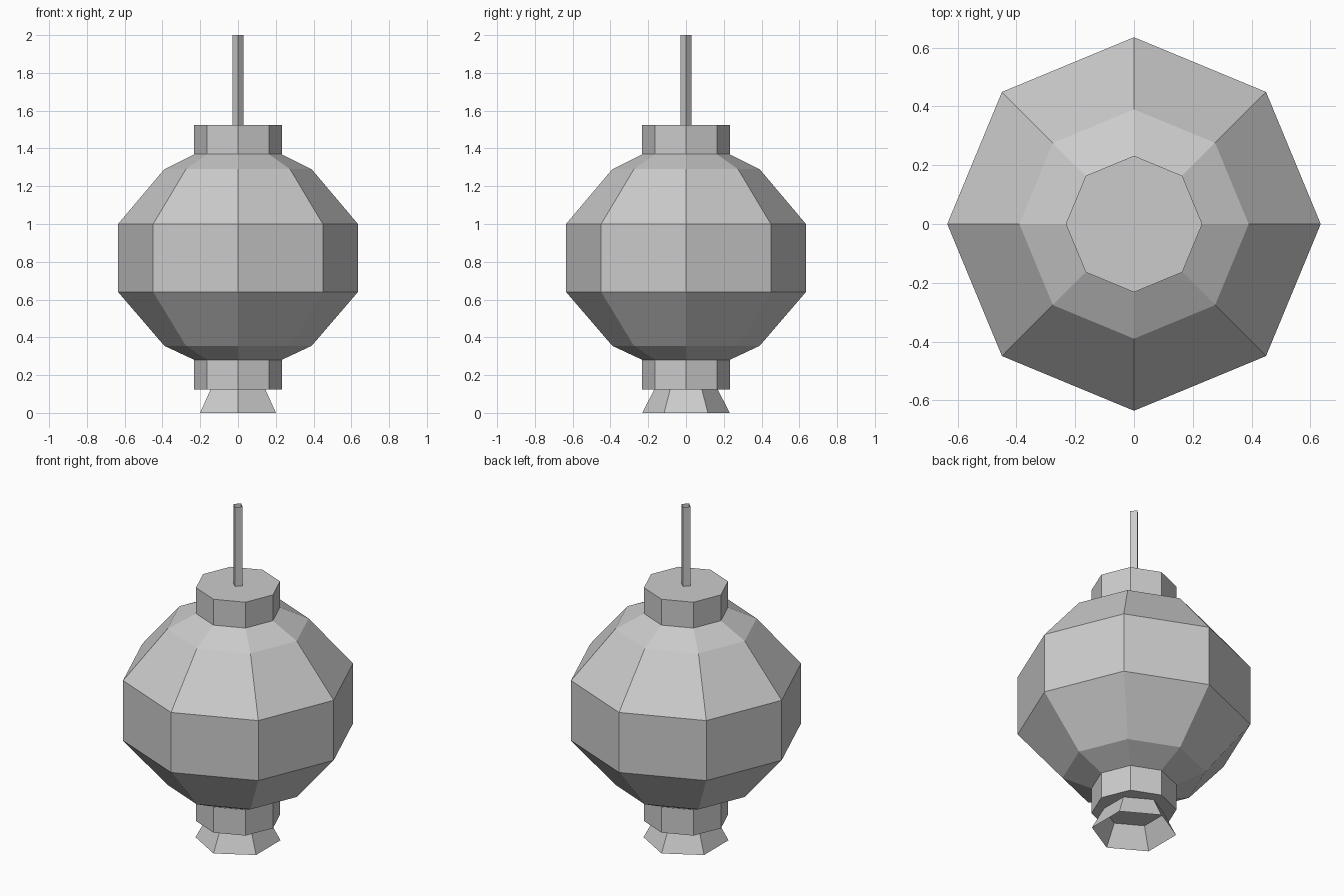
import bpy, bmesh
from math import sin, cos, pi

if "Cube" in bpy.data.objects:
    bpy.data.objects.remove(bpy.data.objects["Cube"])


def lathe(name, profile, sides, cap_bottom=False, cap_top=False):
    """Revolve (radius, z) points into a flat-faced part with a corner on +y."""
    bm = bmesh.new()
    rings = []
    for r, z in profile:
        angles = [pi / 2 + 2 * pi * i / sides for i in range(sides)]
        rings.append([bm.verts.new((r * cos(a), r * sin(a), z)) for a in angles])
    for lower, upper in zip(rings, rings[1:]):
        for i in range(sides):
            j = (i + 1) % sides
            bm.faces.new((lower[i], lower[j], upper[j], upper[i]))
    if cap_bottom:
        bm.faces.new(rings[0][::-1])
    if cap_top:
        bm.faces.new(rings[-1])
    mesh = bpy.data.meshes.new(name)
    bm.to_mesh(mesh)
    bm.free()
    obj = bpy.data.objects.new(name, mesh)
    bpy.context.collection.objects.link(obj)
    return obj


# Faceted lantern shade
lathe("lantern_body", [(0.23, 0.28), (0.39, 0.355), (0.635, 0.64),
                       (0.635, 1.0), (0.39, 1.29), (0.23, 1.37)], 8)

# Collars above and below the shade
lathe("top_collar", [(0.232, 1.37), (0.232, 1.525)], 8, cap_top=True)
lathe("bottom_collar", [(0.232, 0.125), (0.232, 0.28)], 8, cap_bottom=True)

# Open flared tassel, hexagonal
lathe("tassel", [(0.232, 0.0), (0.167, 0.125)], 6)

# Thin square hanging cord, open-ended
lathe("hanging_cord", [(0.03, 1.525), (0.03, 2.0)], 4)
